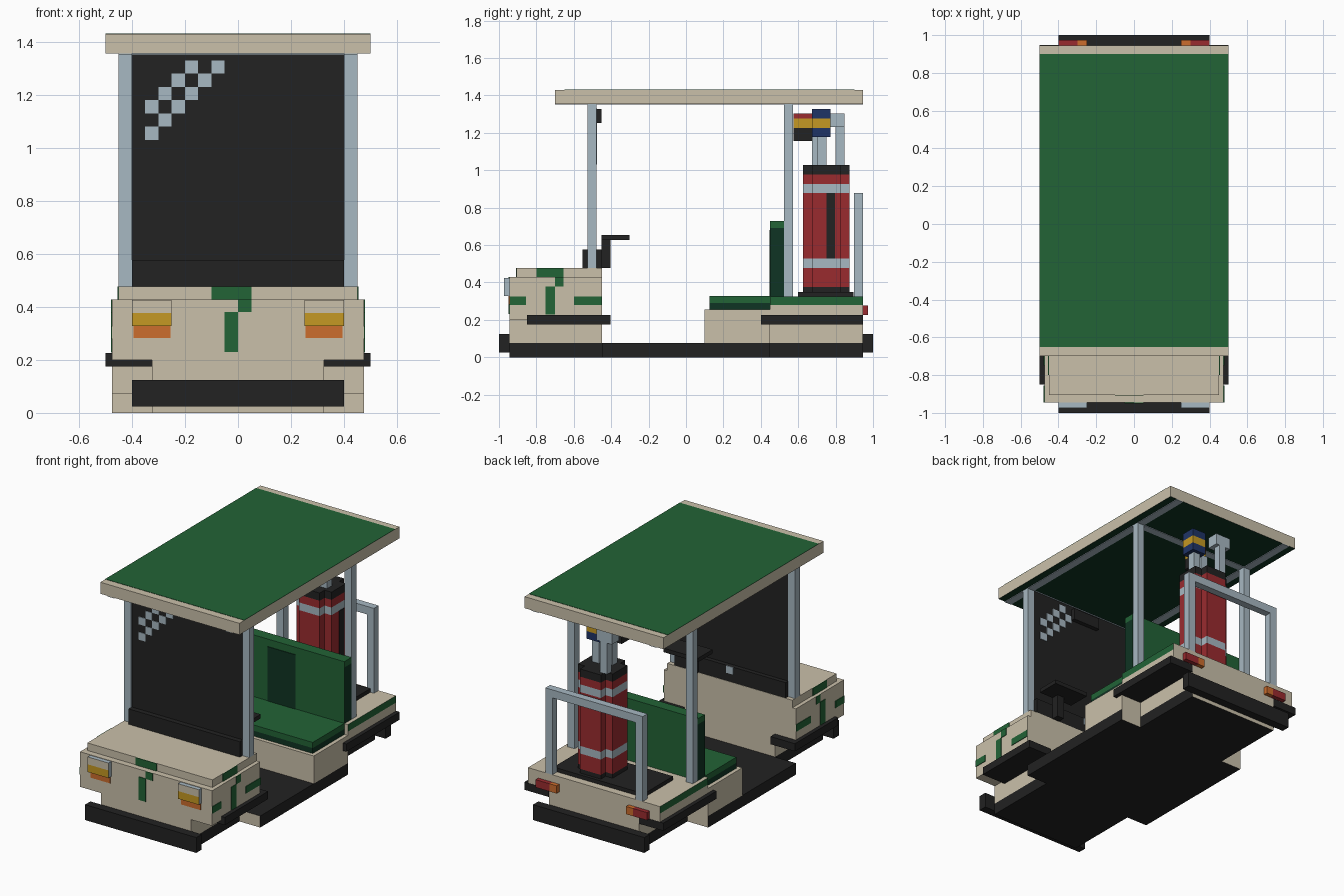
import bpy, bmesh
from mathutils import Vector

if "Cube" in bpy.data.objects:
    bpy.data.objects.remove(bpy.data.objects["Cube"])


def srgb(r, g, b):
    return tuple(((c / 255 + 0.055) / 1.055) ** 2.4 for c in (r, g, b)) + (1,)


MATS = {}
for key, label, col in [
        ("cream", "cream body paint", srgb(202, 192, 170)),
        ("green", "green upholstery", srgb(34, 99, 54)),
        ("dark", "dark green shade", srgb(15, 52, 35)),
        ("black", "black rubber", srgb(34, 34, 34)),
        ("metal", "pale metal", srgb(167, 184, 194)),
        ("red", "red fabric", srgb(154, 43, 47)),
        ("gold", "gold yellow", srgb(197, 153, 35)),
        ("orange", "orange lamp", srgb(204, 109, 45)),
        ("navy", "navy blue", srgb(31, 52, 102))]:
    MATS[key] = bpy.data.materials.new(label)
    MATS[key].diffuse_color = col
KEYS = list(MATS)


def prism(name, outline, levels, bands, rule=None):
    """Outline lofted through z levels, one colour per band; rule(normal, centre) may repaint a face."""
    bm = bmesh.new()
    rings = [[bm.verts.new((x, y, z)) for x, y in outline] for z in levels]
    n = len(outline)
    painted = [(bm.faces.new(rings[0][::-1]), bands[0]), (bm.faces.new(rings[-1]), bands[-1])]
    for k, band in enumerate(bands):
        a, b = rings[k], rings[k + 1]
        for i in range(n):
            j = (i + 1) % n
            painted.append((bm.faces.new((a[i], a[j], b[j], b[i])), band))
    bm.normal_update()
    for f, col in painted:
        if rule:
            col = rule(f.normal, f.calc_center_median()) or col
        f.material_index = KEYS.index(col)
    me = bpy.data.meshes.new(name)
    for m in MATS.values():
        me.materials.append(m)
    bm.to_mesh(me)
    bm.free()
    ob = bpy.data.objects.new(name, me)
    bpy.context.collection.objects.link(ob)
    return ob


def box(name, x, y, z, *bands, rule=None):
    """Box from (min, max) ranges; z may list extra levels for colour bands."""
    outline = [(x[0], y[0]), (x[1], y[0]), (x[1], y[1]), (x[0], y[1])]
    return prism(name, outline, z, bands, rule)


def pair(name, x, y, z, *bands, rule=None):
    """The same box on the right and mirrored to the left."""
    box(name + "_right", x, y, z, *bands, rule=rule)
    box(name + "_left", (-x[1], -x[0]), y, z, *bands, rule=rule)


T = 0.004  # thickness of painted plates

# --- floor pan: black with cream ends
ends = lambda n, c: "cream" if abs(n.y) > 0.5 else None
box("floor_spine", (-.325, .325), (-.945, .945), (0, .075), "black", rule=ends)
pair("floor_side", (.325, .475), (-.45, .45), (0, .075), "black", rule=ends)

# --- front body and hood
box("front_lower_body", (-.325, .325), (-.945, -.45), (.075, .2), "cream")
box("front_upper_body", (-.475, .475), (-.945, -.45), (.2, .428), "cream")
box("hood", (-.45, .45), (-.905, -.45), (.428, .477), "cream")

# --- rear body and seat base
box("seat_base", (-.475, .475), (.10, .45), (.075, .255), "cream")
box("rear_lower_body", (-.325, .325), (.45, .945), (.075, .2), "cream")
box("rear_upper_body", (-.475, .475), (.45, .945), (.2, .28, .325), "cream", "cream",
    rule=lambda n, c: "green" if abs(n.x) > .5 and c.z > .28 else None)

# --- bumpers and running fenders
box("front_bumper", (-.4, .4), (-1, -.945), (.025, .125), "black")
box("rear_bumper", (-.4, .4), (.945, 1), (.025, .125), "black")
pair("front_fender", (.325, .5), (-.85, -.405), (.175, .225), "black")
pair("rear_fender", (.325, .5), (.40, .947), (.175, .225), "black")

# --- lamps
pair("headlight", (.25, .4), (-.973, -.945), (.327, .377, .425), "metal", "metal",
     rule=lambda n, c: ("gold" if c.z < .377 else "cream") if n.y < -.5 else None)
pair("front_indicator", (.255, .395), (-.945 - T, -.945), (.282, .327), "orange")
pair("tail_light", (.30, .4), (.945, .973), (.227, .277), "red")
pair("rear_indicator", (.25, .30), (.945, .973), (.227, .277), "orange")

# --- green painted marks on the nose
for x, y, z in [((-.1, .05), -.905, (.428, .477)),
                ((0, .05), -.945, (.38, .428)),
                ((-.05, 0), -.945, (.23, .38))]:
    box("nose_mark", x, (y - T, y), z, "green")

# --- green painted marks on both flanks
for x, y, z in [(.45, (-.8, -.655), (.428, .477)),
                (.475, (-.7, -.655), (.378, .428)),
                (.475, (-.75, -.7), (.228, .378)),
                (.475, (-.945, -.855), (.28, .325)),
                (.475, (-.6, -.45), (.28, .325))]:
    pair("flank_mark", (x, x + T), y, z, "green")

# --- windshield with a checkered glint on each face
box("windshield", (-.4, .4), (-.52, -.48), (.477, 1.355), "black")
for i, j in [(0, 0), (1, 1), (0, 2), (2, 2), (1, 3), (3, 3), (2, 4), (4, 4), (3, 5), (5, 5)]:
    x, z = -.325 + .05 * i, 1.055 + .05 * j
    for s, y in ((1, (-.52 - T, -.52)), (-1, (-.48, -.48 + T))):
        box("windshield_glint", (s * x - .025, s * x + .025), y, (z - .025, z + .025), "metal")
box("rear_mirror", (-.1, .1), (-.48, -.452), (1.253, 1.328), "black")

# --- dashboard and steering
box("dashboard", (-.4, .4), (-.553, -.452), (.477, .577), "black")
box("dash_switch", (-.025, .025), (-.452, -.452 + T), (.53, .577), "metal")
box("steering_column", (.225, .275), (-.452, -.403), (.477, .63), "black")
box("steering_wheel", (.125, .375), (-.452, -.302), (.627, .653), "black")

# --- seat
box("seat_cushion", (-.45, .45), (.125, .45), (.255, .29, .327), "dark", "green")
box("seat_backrest", (-.45, .45), (.45, .523), (.325, .69, .728), "green", "green",
    rule=lambda n, c: "dark" if abs(n.x) > .5 and c.z < .69 else None)
box("backrest_panel", (-.1, .1), (.45 - T, .45), (.327, .68), "dark")

# --- roof, posts and roof frame
box("roof", (-.5, .5), (-.7, .945), (1.355, 1.43), "cream",
    rule=lambda n, c: "dark" if n.z < -.5 else None)
box("roof_cover", (-.5, .5), (-.65, .9), (1.43, 1.43 + .002), "green")
pair("front_post", (.4, .45), (-.527, -.478), (.477, 1.355), "metal")
pair("rear_post", (.4, .45), (.525, .573), (.325, 1.355), "metal")
pair("roof_rail", (.4, .45), (-.7, .945), (1.355 - T, 1.355), "metal")
for y in (-.5, .55):
    box("roof_crossbar", (-.4, .4), (y - .025, y + .025), (1.355 - T, 1.355), "metal")

# --- rear handrail
pair("handrail_post", (.30, .35), (.897, .945), (.325, .825), "metal")
box("handrail_bar", (-.35, .35), (.897, .945), (.825, .877), "metal")

# --- bag with a notched-corner section, standing on a mat
box("bag_mat", (-.325, .325), (.598, .896), (.325, .35), "black")
BX, BY, W, N = .075, .75, .125, .075
section = [(-N, -W), (N, -W), (N, -N), (W, -N), (W, N), (N, N),
           (N, W), (-N, W), (-N, N), (-W, N), (-W, -N), (-N, -N)]
prism("bag", [(BX + x, BY + y) for x, y in section],
      (.35, .377, .477, .527, .877, .927, .977, 1.027),
      ("black", "red", "metal", "red", "metal", "red", "black"))
box("bag_zip", (BX + W, BX + W + T), (.752, .797), (.527, .877), "black")

# --- clubs
box("striped_club_shaft", (.02, .07), (.675, .725), (1.027, 1.2), "metal")
box("striped_club_head", (-.01, .075), (.575, .675), (1.155, 1.227, 1.277, 1.303), "black", "gold", "red")
box("navy_club_shaft", (.1, .15), (.7, .75), (1.027, 1.18), "metal")
box("navy_club_head", (.075, .175), (.675, .772), (1.178, 1.227, 1.277, 1.327), "navy", "gold", "navy")
box("iron_shaft", (-.025, .025), (.8, .847), (1.027, 1.23), "metal")
box("iron_head", (-.06, .05), (.772, .847), (1.23, 1.303), "metal")

for m in bpy.data.materials:
    if m.users and not m.is_grease_pencil:
        m.use_nodes = True
        m.node_tree.nodes["Principled BSDF"].inputs["Base Color"].default_value = m.diffuse_color
